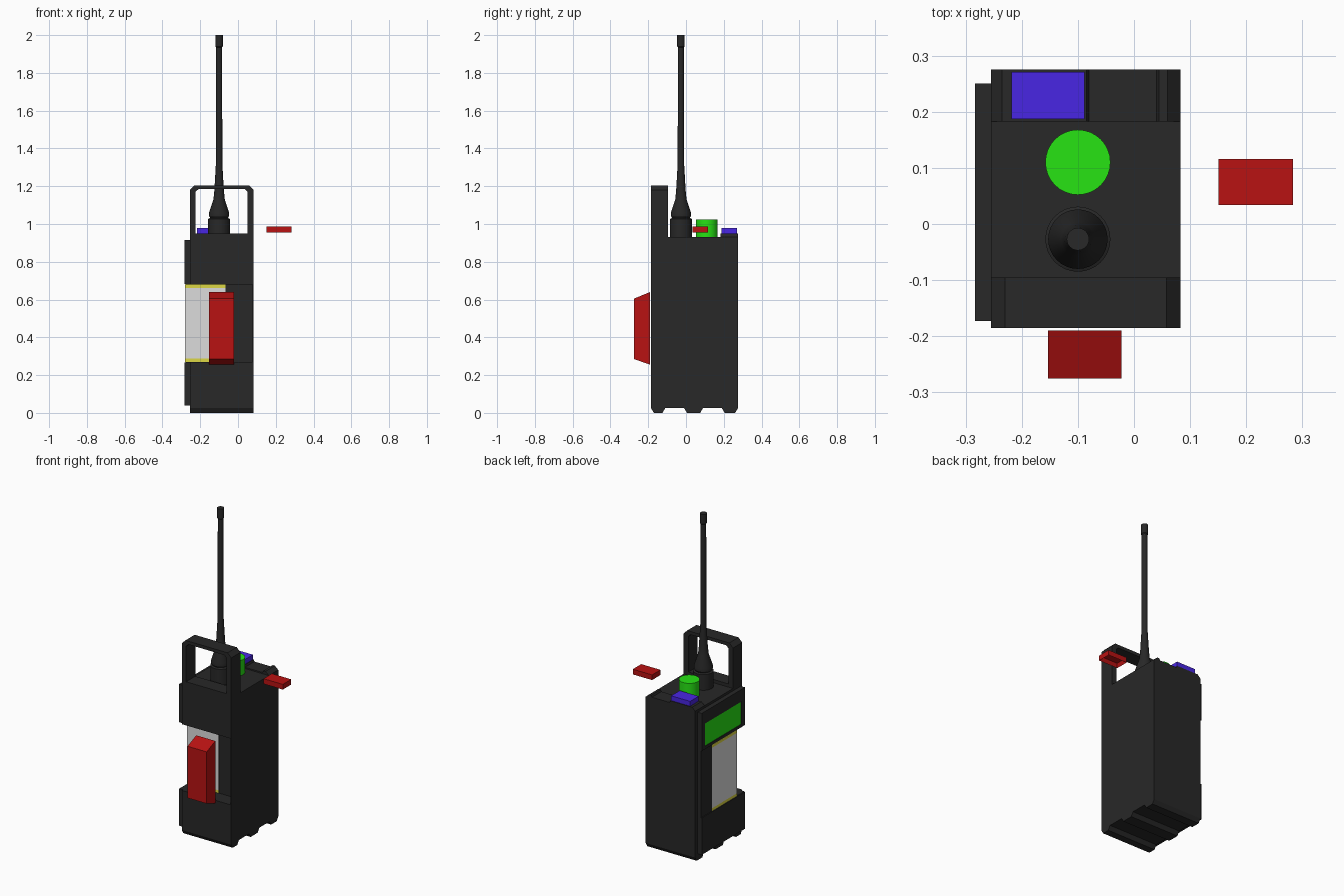
import bpy, bmesh, math
from mathutils import Vector

cube = bpy.data.objects.get("Cube")
if cube:
    bpy.data.objects.remove(cube, do_unlink=True)


def material(name, rgb):
    m = bpy.data.materials.new(name)
    m.use_nodes = True
    m.diffuse_color = (*rgb, 1)
    m.node_tree.nodes["Principled BSDF"].inputs["Base Color"].default_value = (*rgb, 1)
    return m


BLACK = material("black plastic", (.021, .021, .021))
RED = material("red", (.48, .006, .006))
GREEN = material("green", (.02, .77, .007))
BLUE = material("blue", (.066, .019, .77))
GREY = material("label grey", (.72, .72, .72))
YELLOW = material("label yellow", (.72, .68, .06))


def finish(bm, name, mat):
    bmesh.ops.recalc_face_normals(bm, faces=bm.faces)
    me = bpy.data.meshes.new(name)
    bm.to_mesh(me)
    bm.free()
    me.materials.append(mat)
    ob = bpy.data.objects.new(name, me)
    bpy.context.collection.objects.link(ob)
    return ob


def prism(name, pts, axis, lo, hi, mat):
    """Extrude a 2D outline along axis 'x' (y,z points), 'y' (x,z) or 'z' (x,y)."""
    place = {"x": lambda a, b: (lo, a, b),
             "y": lambda a, b: (a, lo, b),
             "z": lambda a, b: (a, b, lo)}[axis]
    bm = bmesh.new()
    face = bm.faces.new([bm.verts.new(place(a, b)) for a, b in pts])
    out = bmesh.ops.extrude_face_region(bm, geom=[face])
    move = Vector([(hi - lo) * (axis == c) for c in "xyz"])
    verts = [g for g in out["geom"] if isinstance(g, bmesh.types.BMVert)]
    bmesh.ops.translate(bm, verts=verts, vec=move)
    return finish(bm, name, mat)


def box(name, x, y, z, mat):
    return prism(name, [(x[0], y[0]), (x[1], y[0]), (x[1], y[1]), (x[0], y[1])],
                 "z", z[0], z[1], mat)


def lathe(name, rings, x, y, mat, sides=32):
    bm = bmesh.new()
    loops = [[bm.verts.new((x + r * math.cos(i * math.tau / sides),
                            y + r * math.sin(i * math.tau / sides), z))
              for i in range(sides)] for r, z in rings]
    for a, b in zip(loops, loops[1:]):
        for i in range(sides):
            j = (i + 1) % sides
            bm.faces.new((a[i], a[j], b[j], b[i]))
    bm.faces.new(loops[0])
    bm.faces.new(loops[-1])
    ob = finish(bm, name, mat)
    bpy.ops.object.select_all(action="DESELECT")
    ob.select_set(True)
    bpy.context.view_layer.objects.active = ob
    bpy.ops.object.shade_smooth_by_angle(angle=math.radians(30))
    return ob


LEFT, RIGHT = -.255, .083
FRONT, BACK = -.185, .275
TOP = .93
NOTCH_Y, NOTCH_LOW, NOTCH_HIGH = -.095, .27, .68

# Body: side outline with three feet and a deep front notch
feet = []
for a, b in ((FRONT, -.11), (-.01, .09), (.19, BACK)):
    feet += [(a, .025), (a + .015, 0), (b - .015, 0), (b, .025)]
notch = [(FRONT, NOTCH_HIGH), (NOTCH_Y, NOTCH_HIGH),
         (NOTCH_Y, NOTCH_LOW), (FRONT, NOTCH_LOW)]
prism("body", feet + [(BACK, TOP), (FRONT, TOP)] + notch, "x", LEFT, RIGHT, BLACK)
box("notch_side_wall", (RIGHT - .006, RIGHT), (FRONT, NOTCH_Y),
    (NOTCH_LOW, NOTCH_HIGH), BLACK)

# Display cover on the side, following the notch
F, B = -.173, .25
cover = [(F, .04), (B, .04), (B, .915), (F, .915)]
cover += [(max(y, F), z) for y, z in notch]
prism("side_cover", cover, "x", -.278, LEFT, BLACK)

# Raised frame and screen
box("screen", (-.28, -.277), (-.14, .22), (.70, .84), GREEN)
for name, y, z in (("screen_frame_top", (F, B), (.84, .915)),
                   ("screen_frame_bottom", (F, B), (.682, .70)),
                   ("screen_frame_front", (F, -.14), (.70, .84)),
                   ("screen_frame_back", (.22, B), (.70, .84)),
                   ("cover_lower_panel", (F, B), (.04, .268))):
    box(name, (-.283, -.278), y, z, BLACK)

# Label wrapped around the corner, with yellow edges
for part, z, mat in (("label", (.288, .662), GREY),
                     ("label_lower_stripe", (NOTCH_LOW, .288), YELLOW),
                     ("label_upper_stripe", (.662, NOTCH_HIGH), YELLOW)):
    box(part + "_side", (-.281, -.277), (NOTCH_Y - .003, .145), z, mat)
    box(part + "_front", (-.281, -.065), (NOTCH_Y - .003, NOTCH_Y + .001), z, mat)

# Carrying handle
prism("handle", [(LEFT, TOP), (LEFT, 1.18), (-.23, 1.205), (.058, 1.205),
                 (RIGHT, 1.18), (RIGHT, TOP), (.05, TOP), (.05, 1.17),
                 (.037, 1.185), (-.209, 1.185), (-.225, 1.17), (-.225, .95),
                 (.05, .95), (.05, TOP)][:12] + [(-.225, TOP)],
      "y", FRONT, NOTCH_Y, BLACK)
box("handle_base", (-.225, .05), (FRONT, NOTCH_Y), (TOP, .95), BLACK)

# Rear rail with a shallow slot and its slider
prism("rear_rail", [(LEFT, TOP), (-.235, .95), (-.085, .95), (-.08, .938),
                    (.04, .938), (.045, .95), (.06, .95), (RIGHT, TOP)],
      "y", .183, BACK, BLACK)
box("slider", (-.218, -.088), (.187, .271), (.95, .98), BLUE)

# Knob and antenna
lathe("knob", [(.058, TOP), (.058, 1.025)], -.1, .11, GREEN)
lathe("antenna", [(.058, TOP), (.058, 1.027), (.047, 1.032), (.053, 1.042),
                  (.053, 1.06), (.03, 1.13), (.025, 1.18), (.017, 1.32),
                  (.016, 1.935), (.02, 1.94), (.02, 2)], -.1, -.027, BLACK)

# Loose talk button in front of the notch
prism("front_button", [(-.19, .255), (-.275, .285), (-.275, .605), (-.19, .64)],
      "x", -.153, -.022, RED)

# Loose cap, hollow underneath
cap = bmesh.new()
bmesh.ops.create_cube(cap, size=1)
for v in cap.verts:
    v.co = Vector((.217 + v.co.x * .132, .075 + v.co.y * .082, .97 + v.co.z * .032))
under = min(cap.faces, key=lambda f: f.calc_center_median().z)
bmesh.ops.inset_region(cap, faces=[under], thickness=.012)
bmesh.ops.translate(cap, verts=under.verts, vec=(0, 0, .024))
finish(cap, "loose_cap", RED)
